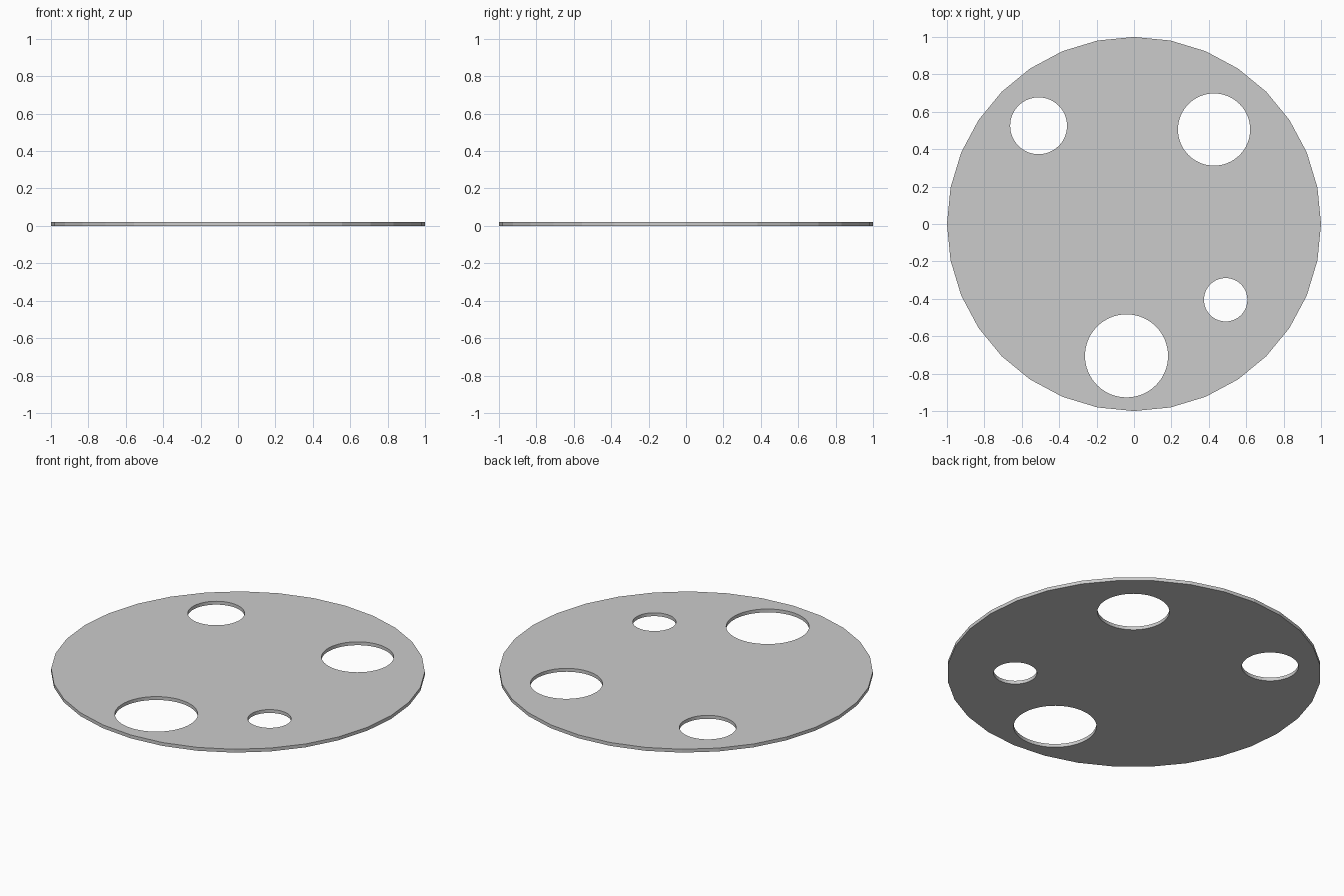
import bpy

if "Cube" in bpy.data.objects:
    bpy.data.objects.remove(bpy.data.objects["Cube"])

THICK = 0.02
# hole centre x, centre y, radius
HOLES = [(-0.51, 0.525, 0.152), (0.428, 0.505, 0.193),
         (0.49, -0.405, 0.116), (-0.04, -0.705, 0.222)]


def cylinder(name, x, y, radius, sides, depth):
    bpy.ops.mesh.primitive_cylinder_add(vertices=sides, radius=radius, depth=depth,
                                        location=(x, y, THICK / 2))
    obj = bpy.context.object
    obj.name = name
    return obj


# Thin 32-sided plate
plate = cylinder("perforated_disc", 0, 0, 1.0, 32, THICK)

# Round through-holes, cut and applied one by one
for i, (x, y, r) in enumerate(HOLES):
    cutter = cylinder(f"hole_cutter_{i + 1}", x, y, r, 64, 0.2)
    cutter.hide_render = True
    mod = plate.modifiers.new("hole", 'BOOLEAN')
    mod.operation = 'DIFFERENCE'
    mod.solver = 'EXACT'
    mod.object = cutter
    bpy.context.view_layer.objects.active = plate
    bpy.ops.object.modifier_apply(modifier=mod.name)
    bpy.data.objects.remove(cutter)
